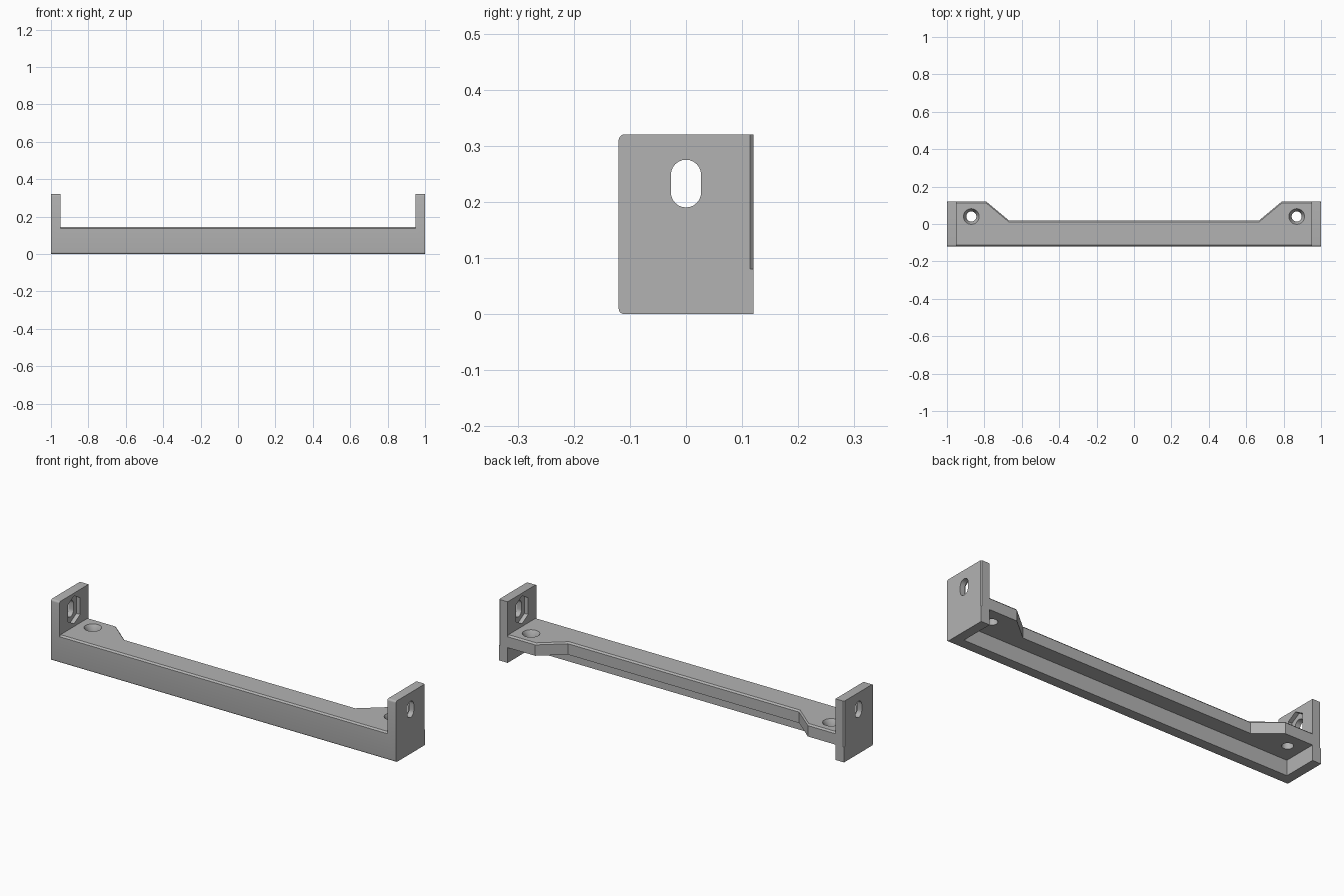
import bpy, bmesh, math

if "Cube" in bpy.data.objects:
    bpy.data.objects.remove(bpy.data.objects["Cube"])

grey = bpy.data.materials.new("plain grey")
grey.diffuse_color = (0.45, 0.45, 0.45, 1)
grey.use_nodes = True
grey.node_tree.nodes["Principled BSDF"].inputs["Base Color"].default_value = grey.diffuse_color


def loft(name, rings):
    """Closed solid through a stack of rings with equal point counts."""
    bm = bmesh.new()
    vs = [[bm.verts.new(p) for p in ring] for ring in rings]
    n = len(vs[0])
    for a, b in zip(vs, vs[1:]):
        for i in range(n):
            j = (i + 1) % n
            bm.faces.new((a[i], a[j], b[j], b[i]))
    bm.faces.new(vs[0][::-1])
    bm.faces.new(vs[-1])
    bmesh.ops.recalc_face_normals(bm, faces=bm.faces)
    me = bpy.data.meshes.new(name)
    bm.to_mesh(me)
    bm.free()
    me.materials.append(grey)
    ob = bpy.data.objects.new(name, me)
    bpy.context.collection.objects.link(ob)
    return ob


def along_x(name, pts, x0, x1):
    return loft(name, [[(x, y, z) for y, z in pts] for x in (x0, x1)])


def along_z(name, layers):
    return loft(name, [[(x, y, z) for x, y in pts] for z, pts in layers])


def arc(cx, cy, r, a0, a1, n):
    return [(cx + r * math.cos(math.radians(a0 + (a1 - a0) * i / n)),
             cy + r * math.sin(math.radians(a0 + (a1 - a0) * i / n))) for i in range(n + 1)]


def circle(cx, cy, r, n=32):
    return arc(cx, cy, r, 0, 360, n)[:-1]


W, D, H = 1.0, 0.12, 0.32        # half length, half depth, height
INNER, TOP, UNDER = 0.95, 0.145, 0.08
R, C = 0.01, 0.008               # front rounding, edge chamfer

# Full block with rounded front edges
body = along_x("mounting_bracket",
               [(D, 0), (D, H)] + arc(-D + R, H - R, R, 90, 180, 5)
               + arc(-D + R, R, R, 180, 270, 5), -W, W)

cutters = [
    # Space above the shelf, easing its long top edges
    along_x("cut_above", [(-D - 0.02, TOP - C - 0.02), (-D + C, TOP), (D - C, TOP),
                          (D + 0.02, TOP - C - 0.02), (D + 0.02, 0.6), (-D - 0.02, 0.6)],
            -INNER, INNER),
    # Hollow behind the front wall, below the shelf
    along_x("cut_below", [(-0.06, -0.2), (0.4, -0.2), (0.4, UNDER), (-0.06, UNDER)],
            -INNER, INNER),
]


# Narrow middle of the shelf between the two end pads
def notch(dy):
    return [(-0.67, 0.02 - dy), (0.67, 0.02 - dy), (0.91, 0.22 - dy), (-0.91, 0.22 - dy)]


cutters.append(along_z("cut_middle", [(-0.2, notch(0)), (TOP - C, notch(0)),
                                      (TOP + 0.01, notch(C + 0.01))]))

SZ = 0.2325                       # slot centre height
slot = arc(0, SZ + 0.0155, 0.027, 0, 180, 12) + arc(0, SZ - 0.0155, 0.027, 180, 360, 12)
nut = [(0.05, SZ + 0.044), (0, SZ + 0.073), (-0.05, SZ + 0.044),
       (-0.05, SZ - 0.044), (0, SZ - 0.073), (0.05, SZ - 0.044)]
for s in (-1, 1):
    cutters += [
        # Slot and long six-sided nut recess in each end plate
        along_x("cut_slot", slot, s * 0.9, s * 1.1),
        along_x("cut_nut", nut, s * 0.9, s * 0.972),
        # Countersunk screw hole in each pad
        along_z("cut_screw", [(0.02, circle(s * 0.87, 0.04, 0.027)),
                              (0.118, circle(s * 0.87, 0.04, 0.027)),
                              (TOP, circle(s * 0.87, 0.04, 0.042)),
                              (0.16, circle(s * 0.87, 0.04, 0.042))]),
        # Eased outer back edge of each end plate
        along_z("cut_corner", [(z, [(s * (W - 0.026), D + 0.02), (s * (W + 0.02), D - 0.026),
                                    (s * (W + 0.02), D + 0.02)]) for z in (UNDER, 0.5)]),
    ]

bpy.context.view_layer.objects.active = body
for c in cutters:
    m = body.modifiers.new(c.name, 'BOOLEAN')
    m.operation, m.solver, m.object = 'DIFFERENCE', 'EXACT', c
    bpy.ops.object.modifier_apply(modifier=m.name)
for c in cutters:
    bpy.data.objects.remove(c)

body.select_set(True)
bpy.ops.object.shade_smooth_by_angle(angle=math.radians(30))
